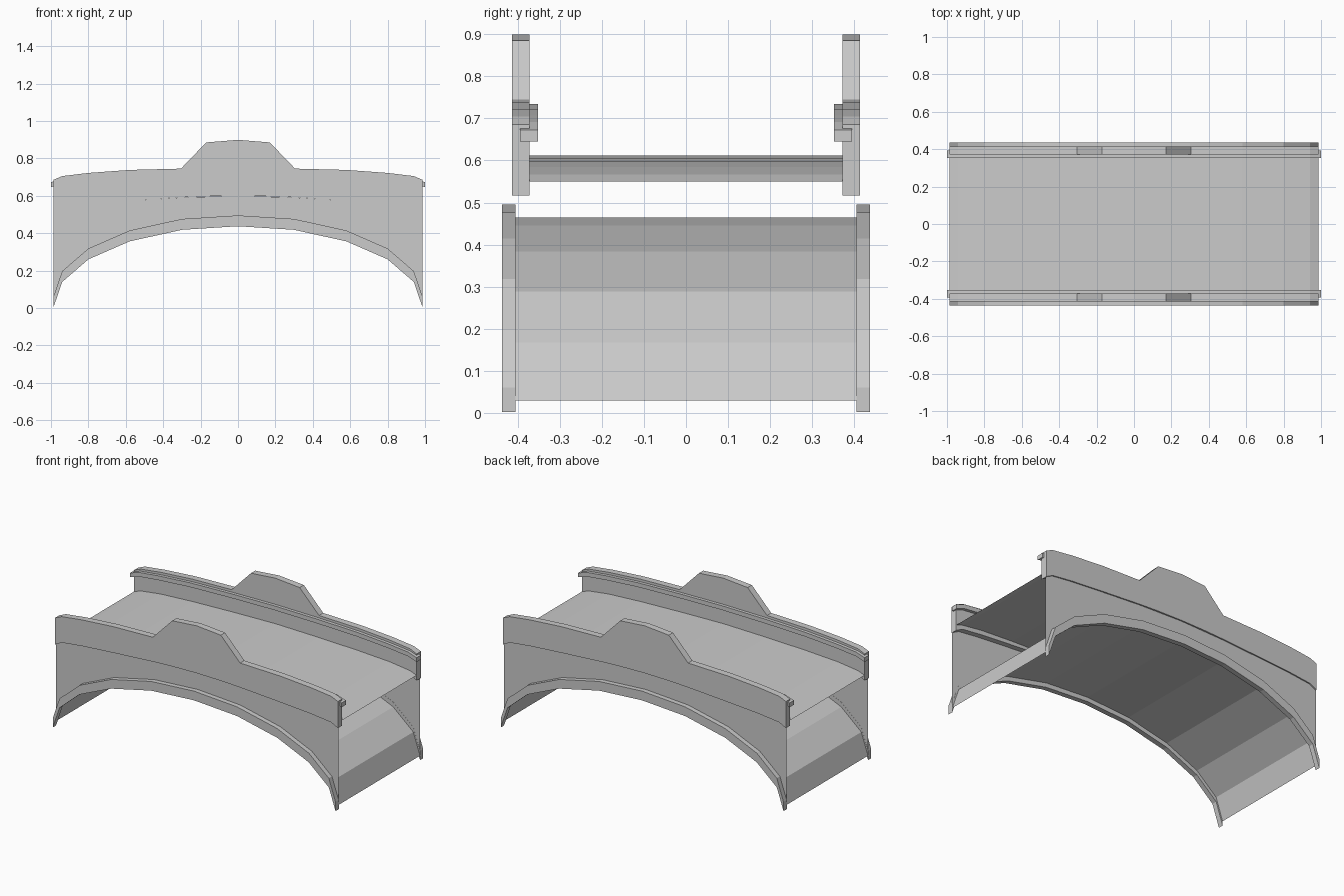
import bpy

if "Cube" in bpy.data.objects:
    bpy.data.objects.remove(bpy.data.objects["Cube"])

# Shared stations along half of the bridge
XS = [0, 0.30, 0.58, 0.80, 0.94, 0.987]


def mirrored(half):
    """Half profile (centre to +x end) -> full profile from -x to +x."""
    return [(-x, z) for x, z in reversed(half) if x > 0] + list(half)


def curve(zs, xs=XS):
    return mirrored(list(zip(xs, zs)))


def shift(line, dz):
    return [(x, z + dz) for x, z in line]


def make(name, verts, faces):
    mesh = bpy.data.meshes.new(name)
    mesh.from_pydata(verts, [], faces)
    mesh.update()
    obj = bpy.data.objects.new(name, mesh)
    bpy.context.collection.objects.link(obj)
    return obj


def sheet(name, line, y):
    """Curved sheet spanning the bridge width."""
    n = len(line)
    verts = [(x, -y, z) for x, z in line] + [(x, y, z) for x, z in line]
    return make(name, verts, [(i, i + 1, n + i + 1, n + i) for i in range(n - 1)])


def band(name, low, high, y0, y1, side):
    """Closed solid between two (x, z) lines, y0 (inner) to y1 (outer)."""
    n = len(low)
    verts = [(x, side * y, z) for y in (y0, y1) for l in (low, high) for x, z in l]
    a, b, c, d = 0, n, 2 * n, 3 * n  # inner low/high, outer low/high
    faces = []
    for p, q in ((b, a), (d, b), (c, d), (a, c)):
        faces += [(p + i, p + i + 1, q + i + 1, q + i) for i in range(n - 1)]
    faces += [(a, b, d, c), (c + n - 1, d + n - 1, b + n - 1, a + n - 1)]
    if side < 0:
        faces = [f[::-1] for f in faces]
    return make(name, verts, faces)


def wall(name, low, high, y):
    n = len(low)
    verts = [(x, y, z) for x, z in low + high]
    faces = [(i, i + 1, n + i + 1, n + i) for i in range(n - 1)]
    if y > 0:
        faces = [f[::-1] for f in faces]
    return make(name, verts, faces)


# Profiles
vault = curve([0.465, 0.446, 0.384, 0.288, 0.167, 0.030])
deck = curve([0.612, 0.606, 0.597, 0.585, 0.567, 0.550])
PX = [0, 0.17, 0.305, 0.58, 0.80, 0.94, 0.987]
parapet_low = curve([0.600, 0.597, 0.591, 0.573, 0.557, 0.541, 0.517], PX)
parapet_top = curve([0.899, 0.885, 0.745, 0.738, 0.722, 0.705, 0.685], PX)
wall_top = curve([0.600, 0.591, 0.573, 0.557, 0.541, 0.517])
rail_top = curve([0.734, 0.730, 0.722, 0.707, 0.692, 0.672],
                 XS[:-1] + [1.0])

# Road surface and arched vault
sheet("road_deck", deck, 0.373)
sheet("arch_vault", vault, 0.406)

# Side parts, front and back
for side, tag in ((-1, "front"), (1, "back")):
    band(tag + "_arch_rib", shift(vault, -0.028), shift(vault, 0.030), 0.405, 0.437, side)
    wall(tag + "_spandrel_wall", vault, wall_top, side * 0.406)
    band(tag + "_parapet", parapet_low, parapet_top, 0.372, 0.414, side)
    band(tag + "_inner_rail", shift(rail_top, -0.027), rail_top, 0.352, 0.394, side)
